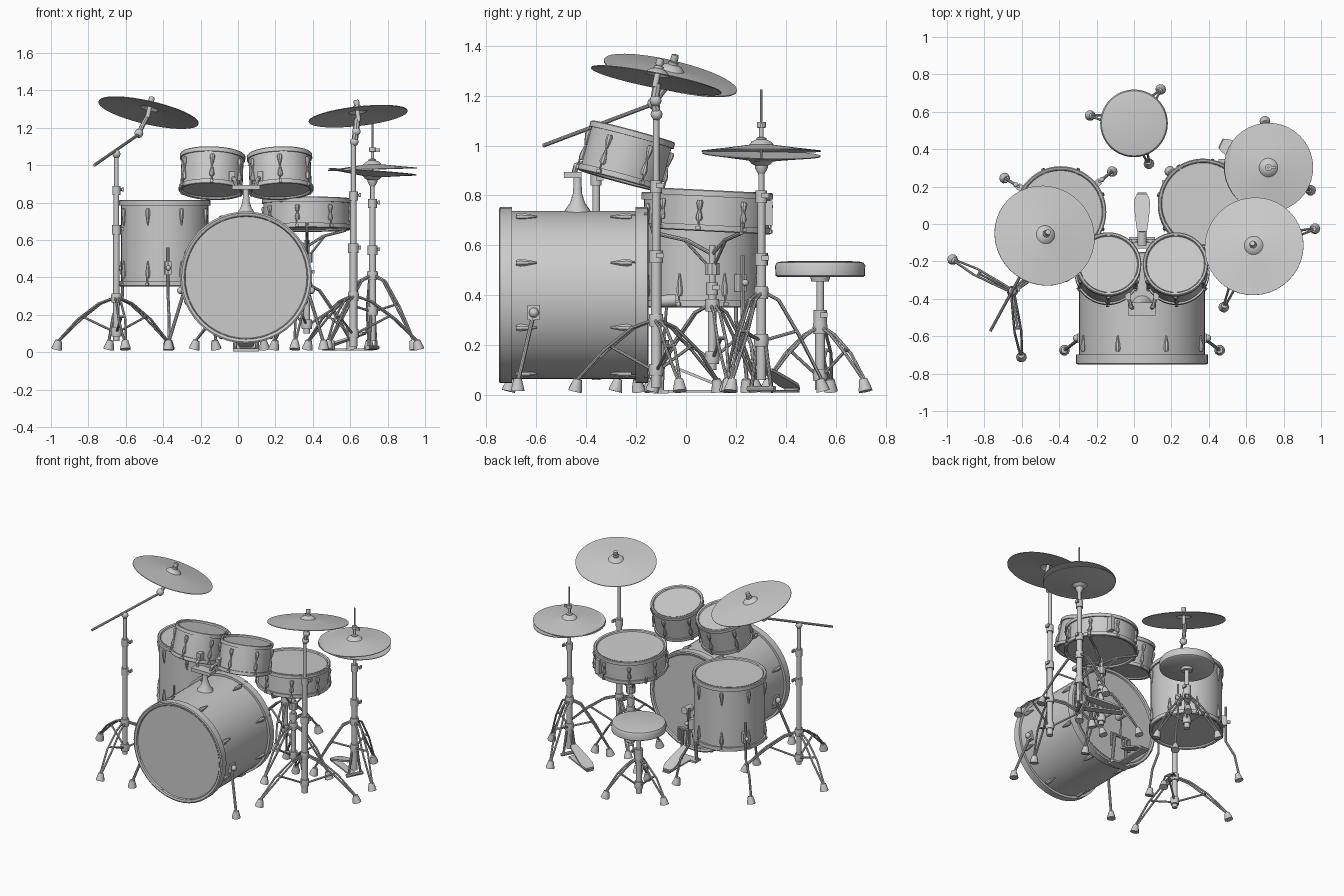
import bpy, bmesh
from math import sin, cos, pi, radians
from mathutils import Matrix, Vector

if "Cube" in bpy.data.objects:
    bpy.data.objects.remove(bpy.data.objects["Cube"])

V = Vector
parts = {}


def bm_of(name):
    if name not in parts:
        parts[name] = bmesh.new()
    return parts[name]


def frame(loc, axis=(0, 0, 1), spin=0):
    q = V((0, 0, 1)).rotation_difference(V(axis).normalized())
    return Matrix.Translation(loc) @ q.to_matrix().to_4x4() @ Matrix.Rotation(radians(spin), 4, 'Z')


def lathe(name, prof, M=Matrix(), seg=12, closed=False):
    bm, rings = bm_of(name), []
    for r, z in prof:
        n = seg if r > 1e-6 else 1
        rings.append([bm.verts.new(M @ V((r * cos(2 * pi * i / seg), r * sin(2 * pi * i / seg), z))) for i in range(n)])
    pairs = list(zip(rings, rings[1:])) + ([(rings[-1], rings[0])] if closed else [])
    for a, b in pairs:
        for i in range(seg):
            j = (i + 1) % seg
            f = []
            for v in (a[i % len(a)], a[j % len(a)], b[j % len(b)], b[i % len(b)]):
                if v not in f:
                    f.append(v)
            if len(f) > 2:
                bm.faces.new(f)


def rod(name, a, b, r, r2=None, seg=10):
    a, b = V(a), V(b)
    L = (b - a).length
    lathe(name, [(0, 0), (r, 0), (r2 or r, L), (0, L)], frame(a, b - a), seg)


def ball(name, p, r):
    bmesh.ops.create_uvsphere(bm_of(name), u_segments=10, v_segments=6, radius=r, matrix=Matrix.Translation(p))


def path(name, pts, r):
    for a, b in zip(pts, pts[1:]):
        rod(name, a, b, r, seg=8)
    for p in pts[1:-1]:
        ball(name, p, r * 1.02)


def box(name, size, M):
    bmesh.ops.create_cube(bm_of(name), size=1, matrix=M @ Matrix.Diagonal((*size, 1)))


def foot(name, p, out=(0, 0, 0)):
    lathe(name, [(0, 0), (.029, 0), (.027, .012), (.017, .05), (0, .054)],
          frame((p[0], p[1], .015), (-out[0] * .25, -out[1] * .25, 1)), 10)


def drum(name, c, axis, R, L, nlug, hoop=(.012, .026), lug=.08, spin=0, fat=.014):
    """Shell with two heads, hoops, teardrop lugs and tension rods."""
    M, h = frame(c, axis, spin), L / 2
    t, w = hoop
    lathe(name + "_shell", [(0, -h + .008), (R - .012, -h + .008), (R - .008, -h), (R, -h + .01), (R, h - .01),
                            (R - .008, h), (R - .012, h - .008), (0, h - .008)], M, 48)
    for s in (-1, 1):
        lathe(name + "_hoops", [(R - .006, s * (h - w)), (R + t, s * (h - w)), (R + t, s * h),
                                (R + t * .5, s * (h + .004)), (R - .006, s * h)], M, 48, True)
        for i in range(nlug):
            A = M @ Matrix.Rotation(2 * pi * (i + .5) / nlug, 4, 'Z') @ Matrix.Translation((R + .004, 0, s * (h - w - .016)))
            if s > 0:
                A = A @ Matrix.Rotation(pi, 4, 'X')
            side = -1 if s > 0 else 1
            lathe(name + "_lugs", [(0, 0), (fat * .7, 0), (fat, lug * .2), (fat * .8, lug * .5), (.004, lug), (0, lug)], A, 8)
            rod(name + "_lugs", A @ V((side * .008, 0, -w - .014)), A @ V((side * .008, 0, .01)), .004, seg=6)
            box(name + "_lugs", (.014, .018, .014), A @ Matrix.Translation((side * .008, 0, -w - .008)))


def cymbal(name, c, n, r, flip=1, stem=True):
    M = frame(c, n)
    top = [(0, .046), (.02, .045), (.038, .036), (.05, .023), (r * .6, .011), (r, 0)]
    lathe(name, [(a, flip * z) for a, z in top + [(a, z - .004) for a, z in top[::-1]]], M, 40)
    if stem:
        lathe(name + "_nut", [(0, -.03), (.012, -.03), (.012, .04), (.02, .042), (.02, .055), (.012, .057),
                              (.016, .065), (.014, .085), (0, .087)], M, 12)


def tripod(name, c, feet, hub, low):
    """Double-barred legs with struts and rubber feet."""
    x, y = c
    for fx, fy in feet:
        d = V((fx - x, fy - y, 0))
        L = d.length
        d.normalize()
        p = V((-d.y, d.x, 0))
        at = lambda t, z, s=0: V((x, y, z)) + d * t + p * s
        for s in (-1, 1):
            path(name + "_legs", [at(.015, hub, s * .008), at(L * .28, hub - .03, s * .013),
                                  at(L * .62, hub * .5 + .03, s * .018), at(L, .05, s * .003)], .0065)
        path(name + "_legs", [at(.015, low), at(L * .56, hub * .55 + .03)], .0065)
        rod(name + "_legs", at(L * .56, hub * .55 + .03, -.02), at(L * .56, hub * .55 + .03, .02), .007)
        foot(name + "_feet", (fx, fy), d)
    for z in (hub, low):
        lathe(name + "_hubs", [(0, -.025), (.027, -.025), (.03, 0), (.027, .025), (0, .025)], frame((x, y, z)))


def pole(name, c, steps):
    """Telescoping tube: steps of (z0, z1, radius), a collar and wing screw at each joint."""
    for i, (z0, z1, r) in enumerate(steps):
        rod(name, (*c, z0), (*c, z1), r, seg=16)
        if i < len(steps) - 1:
            rod(name, (*c, z1 - .03), (*c, z1 + .02), r + .007, seg=16)
            rod(name, (*c, z1), (c[0] + .035, c[1] + .015, z1), .007)
            box(name, (.01, .03, .02), Matrix.Translation((c[0] + .035, c[1] + .015, z1)))


def pedal(name, heel, toe):
    """Tapered footboard, base plate and heel hinge."""
    heel, toe = V(heel), V(toe)
    d = toe - heel
    flat = V((d.x, d.y, 0)).normalized()
    p = V((-flat.y, flat.x, 0))
    bm = bm_of(name + "_footboard")
    outline = [(-.04, .022), (.02, .036), (.15, .043), (.4, .04), (.8, .03), (1, .022)]
    vs = [heel + d * t + p * w for t, w in outline] + [heel + d * t - p * w for t, w in outline[::-1]]
    face = bm.faces.new([bm.verts.new(v) for v in vs])
    up = bmesh.ops.extrude_face_region(bm, geom=[face])
    bmesh.ops.translate(bm, vec=(0, 0, .012), verts=[v for v in up['geom'] if isinstance(v, bmesh.types.BMVert)])
    mid = (heel + toe) / 2
    R = Matrix((flat, p, (0, 0, 1))).transposed().to_4x4()
    box(name + "_base", (d.length + .02, .05, .01), Matrix.Translation((mid.x, mid.y, .015)) @ R)
    rod(name + "_base", heel - p * .03, heel + p * .03, .011)
    return flat, p


# Bass drum and spurs
BX = .043
drum("bass_drum", (BX, -.45, .4), (0, -1, 0), .337, .592, 8, (.016, .048), .085, 0, .016)
for s in (-1, 1):
    a, b = V((BX + s * .33, -.61, .33)), V((BX + s * .415, -.675, .05))
    box("bass_spurs", (.03, .05, .06), Matrix.Translation(a))
    rod("bass_spurs", a + (a - b) * .12, b, .009)
    ball("bass_spurs", a + V((s * .02, 0, 0)), .02)
    foot("bass_spurs", b)

# Rack tom mount
lathe("tom_mount", [(0, 0), (.055, 0), (.05, .012), (.03, .04), (.018, .08), (.015, .15), (0, .15)], frame((BX, -.435, .73)), 16)
box("tom_mount", (.15, .07, .025), Matrix.Translation((BX, -.455, .882)))
for s in (-1, 1):
    # Rack toms, tilted towards the player, with their arms
    c = V((BX + s * .182, -.239, .957))
    drum("rack_tom_" + ("left" if s < 0 else "right"), c, (-s * .035, .26, .965), .166, .198, 6, (.009, .022), .06)
    path("tom_mount", [(BX + s * .05, -.45, .882), (BX + s * .06, -.44, .92), (BX + s * .085, -.34, .945)], .011)
    box("tom_mount", (.03, .04, .05), Matrix.Translation((BX + s * .075, -.385, .94)))

# Floor tom with three bent legs
F = V((-.392, .065, 0))
drum("floor_tom", (F.x, F.y, .583), (0, 0, 1), .233, .455, 8, (.011, .026), .09)
for a in (149, 38, 274):
    d = V((cos(radians(a)), sin(radians(a)), 0))
    box("floor_tom_brackets", (.035, .035, .07), Matrix.Translation(F + d * .25 + V((0, 0, .45))) @ Matrix.Rotation(radians(a), 4, 'Z'))
    ball("floor_tom_brackets", F + d * .28 + V((0, 0, .45)), .014)
    path("floor_tom_legs", [F + d * .262 + V((0, 0, z)) for z in (.56, .3)] + [F + d * .32 + V((0, 0, .2)), F + d * .35 + V((0, 0, .05))], .008)
    foot("floor_tom_legs", F + d * .35, d)

# Snare drum with basket stand
S = V((.368, .105, 0))
drum("snare", (S.x, S.y, .738), (.0, .05, 1), .231, .158, 8, (.01, .022), .05, 10)
box("snare_strainer", (.03, .05, .1), Matrix.Translation((S.x + .1, S.y + .217, .73)))
for a in (30, 150, 270):
    d = V((cos(radians(a)), sin(radians(a)), 0))
    path("snare_basket", [S + d * r + V((0, 0, z)) for r, z in ((.01, .57), (.1, .62), (.235, .65), (.245, .69))], .008)
    rod("snare_basket", S + V((0, 0, .5)), S + d * .11 + V((0, 0, .62)), .006)
rod("snare_basket", S + V((0, 0, .48)), S + V((0, 0, .53)), .03)
pole("snare_pole", S[:2], [(.1, .43, .017), (.43, .6, .013)])
tripod("snare_stand", S[:2], [(S.x + .25 * cos(radians(a)), S.y + .25 * sin(radians(a))) for a in (15, 135, 255)], .36, .15)

# Left crash on a boom stand
C = (-.65, -.36)
tripod("crash_stand", C, [(-.97, -.19), (-.602, -.712), (-.37, -.14)], .29, .11)
pole("crash_pole", C, [(.06, .66, .017), (.66, .87, .015), (.87, 1.05, .012)])
ball("crash_boom", (*C, 1.06), .023)
rod("crash_boom", (-.768, -.572, 1.0), (-.53, -.135, 1.165), .008)
ball("crash_boom", (-.53, -.13, 1.17), .025)
path("crash_boom", [(-.53, -.13, 1.17), (-.512, -.1, 1.21), (-.485, -.06, 1.26)], .013)
cymbal("crash_cymbal", (-.478, -.062, 1.283), (.215, .225, .95), .274)

# Right ride on a straight stand
C = (.617, -.12)
tripod("ride_stand", C, [(.968, -.025), (.48, -.445), (.37, .13)], .3, .1)
pole("ride_pole", C, [(.03, .56, .021), (.56, .84, .017), (.84, 1.12, .013)])
ball("ride_tilter", (.622, -.118, 1.125), .024)
path("ride_tilter", [(.622, -.118, 1.12), (.632, -.125, 1.19), (.637, -.115, 1.25)], .017)
ball("ride_tilter", (.633, -.122, 1.18), .024)
cymbal("ride_cymbal", (.642, -.119, 1.264), (-.11, .19, .97), .266)

# Hi-hat: stand, pedal and two facing cymbals
H = (.719, .302)
tripod("hihat_stand", H, [(.7, .55), (.945, .18), (.49, .16)], .41, .22)
pole("hihat_pole", H, [(.06, .55, .019), (.55, .8, .016), (.8, .92, .012)])
rod("hihat_rod", (*H, .9), (*H, 1.225), .005)
lathe("hihat_clutch", [(0, 0), (.02, 0), (.02, .02), (.009, .025), (.009, .06), (.018, .062), (.018, .085), (0, .085)], frame((*H, 1.01)))
box("hihat_clutch", (.05, .012, .018), Matrix.Translation((H[0] + .015, H[1], 1.08)))
lathe("hihat_cup", [(0, 0), (.012, 0), (.026, .025), (.026, .035), (0, .035)], frame((*H, .885)))
cymbal("hihat_top", (*H, .98), (-.03, 0, 1), .239, 1, False)
cymbal("hihat_bottom", (*H, .962), (.07, .03, 1), .237, -1, False)
flat, p = pedal("hihat_pedal", (.475, .425, .025), (.675, .325, .095))
for s in (-1, 1):
    rod("hihat_frame", V((*H, .02)) + p * s * .045, V((*H, .2)) + p * s * .02, .008)
rod("hihat_frame", V((*H, .025)) - p * .06, V((*H, .025)) + p * .06, .012)
rod("hihat_frame", (.68, .32, .1), (*H, .2), .006)

# Bass drum pedal with beater
pedal("bass_pedal", (BX, .15, .025), (BX, -.06, .11))
box("bass_pedal_base", (.14, .06, .014), Matrix.Translation((BX, -.1, .012)))
for s in (-1, 1):
    rod("bass_pedal_posts", (BX + s * .06, -.1, .01), (BX + s * .045, -.09, .23), .011)
    rod("bass_pedal_posts", (BX + s * .075, -.09, .13), (BX + s * .075, -.09, .22), .009)
rod("bass_pedal_posts", (BX - .08, -.09, .22), (BX + .08, -.09, .22), .01)
rod("bass_pedal_beater", (BX, -.09, .21), (BX, -.075, .39), .006)
rod("bass_pedal_beater", (BX, -.115, .375), (BX, -.04, .38), .025, seg=14)
rod("bass_pedal_beater", (BX, -.06, .12), (BX, -.075, .22), .006)

# Throne: padded seat on a tripod
T = (0, .538)
lathe("seat", [(0, .472), (.17, .472), (.179, .478), (.181, .518), (.174, .531), (.15, .536), (0, .537)], frame((*T, 0)), 40)
lathe("seat_plate", [(0, .455), (.035, .455), (.04, .473), (0, .473)], frame((*T, 0)), 16)
pole("seat_pole", T, [(.02, .32, .02), (.32, .46, .015)])
tripod("seat_stand", T, [(-.235, .58), (.143, .72), (.08, .322)], .27, .08)

# Turn the collected parts into objects
for name, bm in parts.items():
    bmesh.ops.recalc_face_normals(bm, faces=bm.faces[:])
    me = bpy.data.meshes.new(name)
    bm.to_mesh(me)
    bm.free()
    ob = bpy.data.objects.new(name, me)
    bpy.context.collection.objects.link(ob)
    ob.select_set(True)
    bpy.context.view_layer.objects.active = ob
bpy.ops.object.shade_smooth_by_angle(angle=radians(35))
